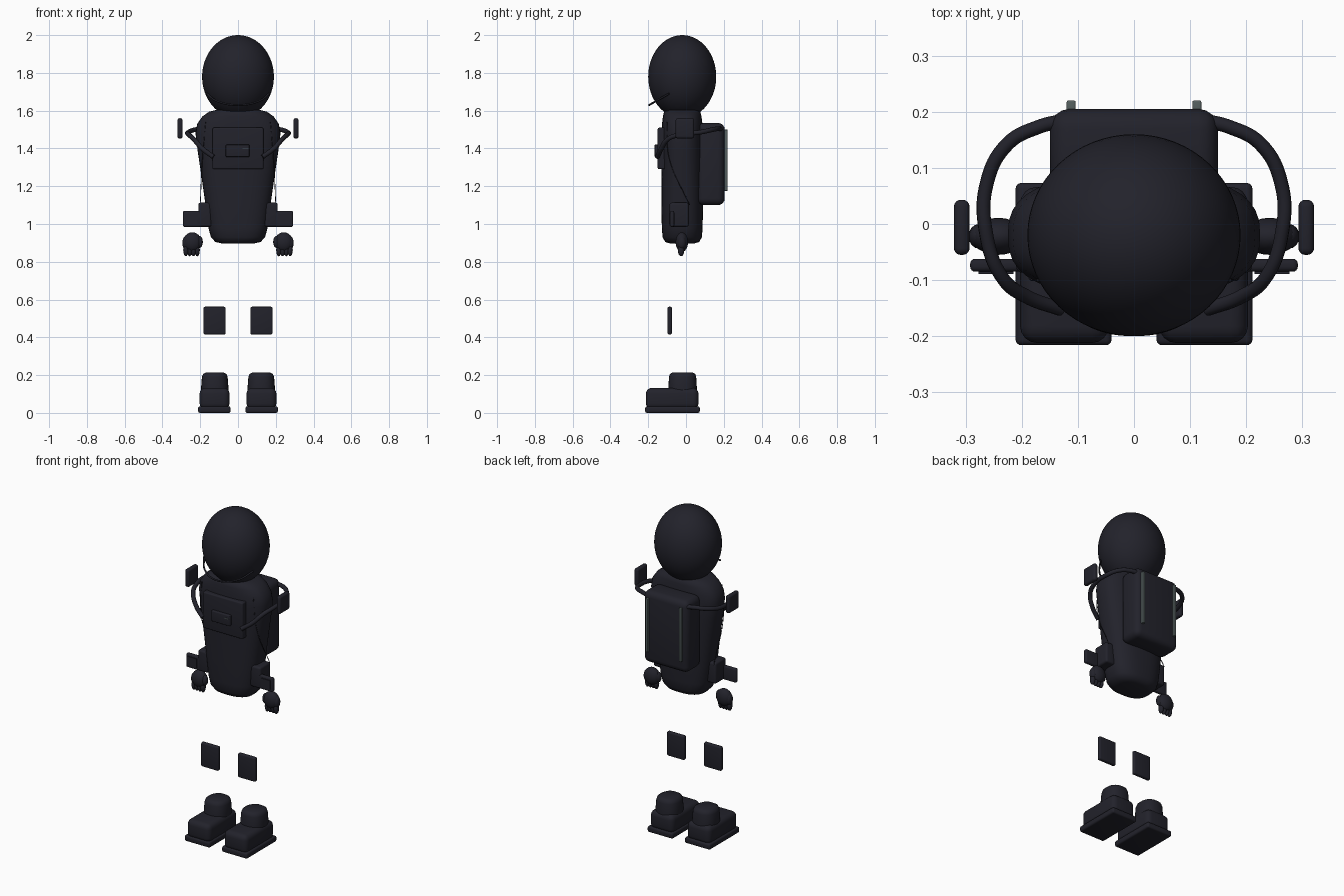
import bpy, bmesh, math
from mathutils import Vector

cube = bpy.data.objects.get("Cube")
if cube:
    bpy.data.objects.remove(cube, do_unlink=True)


def material(name, rgb):
    m = bpy.data.materials.new(name)
    m.use_nodes = True
    m.diffuse_color = (*rgb, 1)
    m.node_tree.nodes["Principled BSDF"].inputs["Base Color"].default_value = (*rgb, 1)
    return m


DARK = material("dark_navy", (0.016, 0.016, 0.024))
STRIP = material("grey_strip", (0.09, 0.115, 0.115))


def finish(name, bm, mat=DARK, angle=40):
    bmesh.ops.recalc_face_normals(bm, faces=bm.faces)
    mesh = bpy.data.meshes.new(name)
    bm.to_mesh(mesh)
    bm.free()
    mesh.materials.append(mat)
    ob = bpy.data.objects.new(name, mesh)
    bpy.context.collection.objects.link(ob)
    bpy.ops.object.select_all(action='DESELECT')
    ob.select_set(True)
    bpy.context.view_layer.objects.active = ob
    bpy.ops.object.shade_smooth_by_angle(angle=math.radians(angle))
    return ob


def box(name, lo, hi, bevel=0.01, mat=DARK):
    """Rounded box between two corners."""
    lo, hi = Vector(lo), Vector(hi)
    bm = bmesh.new()
    bmesh.ops.create_cube(bm, size=1)
    for v in bm.verts:
        v.co = (lo + hi) / 2 + v.co * (hi - lo)
    if bevel:
        bmesh.ops.bevel(bm, geom=bm.edges[:], offset=bevel, segments=4,
                        profile=0.5, affect='EDGES')
    return finish(name, bm, mat)


def ball(name, centre, radii, seg=24):
    bm = bmesh.new()
    bmesh.ops.create_uvsphere(bm, u_segments=seg, v_segments=seg // 2, radius=1)
    for v in bm.verts:
        v.co = Vector(centre) + v.co * Vector(radii)
    return finish(name, bm, angle=80)


def loft(name, rings, power=2.0, seg=40):
    """Stack of superellipse rings: (z, half width, half depth, centre x, centre y)."""
    bm = bmesh.new()
    loops = []
    for z, rx, ry, cx, cy in rings:
        loop = []
        for i in range(seg):
            a = 2 * math.pi * i / seg
            c, s = math.cos(a), math.sin(a)
            loop.append(bm.verts.new((
                cx + rx * math.copysign(abs(c) ** (2 / power), c),
                cy + ry * math.copysign(abs(s) ** (2 / power), s), z)))
        loops.append(loop)
    for low, high in zip(loops, loops[1:]):
        for i in range(seg):
            j = (i + 1) % seg
            bm.faces.new((low[i], low[j], high[j], high[i]))
    bm.faces.new(loops[0])
    bm.faces.new(loops[-1])
    return finish(name, bm, angle=60)


def tube(name, points, radius):
    """Smooth hose through the points."""
    curve = bpy.data.curves.new(name, 'CURVE')
    curve.dimensions = '3D'
    curve.bevel_depth = radius
    curve.bevel_resolution = 3
    curve.use_fill_caps = True
    spline = curve.splines.new('BEZIER')
    spline.bezier_points.add(len(points) - 1)
    for bp, p in zip(spline.bezier_points, points):
        bp.co = p
        bp.handle_left_type = bp.handle_right_type = 'AUTO'
    curve.materials.append(DARK)
    ob = bpy.data.objects.new(name, curve)
    bpy.context.collection.objects.link(ob)
    return ob


def span(s, a, b):
    """Mirrored x range, lowest first."""
    return sorted((s * a, s * b))


# Helmet with chin tube
ball("helmet", (0, -0.02, 1.78), (0.19, 0.18, 0.22), 64)
tube("chin_tube", [(-0.165, -0.09, 1.69), (-0.11, -0.16, 1.65), (0, -0.195, 1.63),
                   (0.11, -0.16, 1.65), (0.165, -0.09, 1.69)], 0.005)

# Torso
loft("torso", [(0.897, 0.085, 0.065, 0, -0.02), (0.905, 0.12, 0.09, 0, -0.02),
               (0.93, 0.143, 0.104, 0, -0.02), (0.98, 0.157, 0.108, 0, -0.02),
               (1.1, 0.172, 0.11, 0, -0.02), (1.25, 0.193, 0.111, 0, -0.02),
               (1.39, 0.214, 0.111, 0, -0.02), (1.48, 0.225, 0.11, 0, -0.02),
               (1.53, 0.216, 0.107, 0, -0.02), (1.57, 0.188, 0.102, 0, -0.02),
               (1.595, 0.152, 0.096, 0, -0.02), (1.605, 0.11, 0.08, 0, -0.02)], 2.6)

# Chest unit
box("chest_panel", (-0.135, -0.15, 1.29), (0.135, -0.08, 1.51), 0.008)
box("chest_display", (-0.065, -0.166, 1.355), (0.06, -0.14, 1.42), 0.005)
box("display_mark", (0.025, -0.168, 1.397), (0.055, -0.164, 1.401), 0, STRIP)

# Backpack
box("backpack", (-0.15, 0.06, 1.1), (0.15, 0.205, 1.535), 0.035)

for s, side in ((1, "left"), (-1, "right")):
    box(f"{side}_backpack_strip", (s * 0.112 - 0.008, 0.195, 1.175),
        (s * 0.112 + 0.008, 0.22, 1.5), 0.003, STRIP)

    # Hose from backpack to chest, and thin side seam
    tube(f"{side}_hose", [(s * x, y, z) for x, y, z in (
        (0.12, 0.185, 1.5), (0.17, 0.173, 1.505), (0.225, 0.143, 1.5),
        (0.263, 0.07, 1.485), (0.263, -0.02, 1.475), (0.235, -0.095, 1.45),
        (0.19, -0.13, 1.4), (0.13, -0.152, 1.355))], 0.0125)
    tube(f"{side}_side_seam", [(s * 0.172, -0.1, 1.54), (s * 0.188, -0.09, 1.35),
                               (s * 0.2, 0.02, 1.1)], 0.002)

    # Shoulder plate
    a, b = span(s, 0.293, 0.321)
    box(f"{side}_shoulder_plate", (a, -0.055, 1.453), (b, 0.043, 1.56), 0.012)

    # Hip pouch and wrist display
    a, b = span(s, 0.14, 0.21)
    box(f"{side}_hip_pouch", (a, -0.087, 0.985), (b, 0.015, 1.113), 0.012)
    a, b = span(s, 0.195, 0.292)
    box(f"{side}_wrist_display", (a, -0.085, 0.985), (b, -0.062, 1.07), 0.009)
    a, b = span(s, 0.215, 0.277)
    box(f"{side}_wrist_screen", (a, -0.089, 1.0), (b, -0.084, 1.055), 0)

    # Glove
    ball(f"{side}_palm", (s * 0.242, -0.022, 0.904), (0.049, 0.033, 0.052))
    ball(f"{side}_thumb", (s * 0.204, -0.026, 0.905), (0.018, 0.019, 0.032), 16)
    for i in range(4):
        ball(f"{side}_finger_{i + 1}", (s * (0.216 + 0.02 * i), -0.026, 0.862),
             (0.014, 0.017, 0.033), 16)
    ball(f"{side}_knuckle", (s * 0.276, -0.022, 0.9), (0.019, 0.022, 0.035), 16)

    # Knee pad
    a, b = span(s, 0.065, 0.183)
    box(f"{side}_knee_pad", (a, -0.098, 0.415), (b, -0.074, 0.562), 0.009)

    # Boot
    a, b = span(s, 0.04, 0.211)
    box(f"{side}_sole", (a, -0.216, 0), (b, 0.073, 0.035), 0.01)
    a, b = span(s, 0.045, 0.203)
    box(f"{side}_boot_foot", (a, -0.212, 0.02), (b, 0.066, 0.132), 0.03)
    x = s * 0.123
    loft(f"{side}_boot_ankle", [(0.1, 0.073, 0.077, x, -0.018), (0.14, 0.072, 0.075, x, -0.018),
                                (0.19, 0.068, 0.072, x, -0.018), (0.206, 0.062, 0.067, x, -0.018),
                                (0.215, 0.045, 0.052, x, -0.018)], 2.4, 28)
